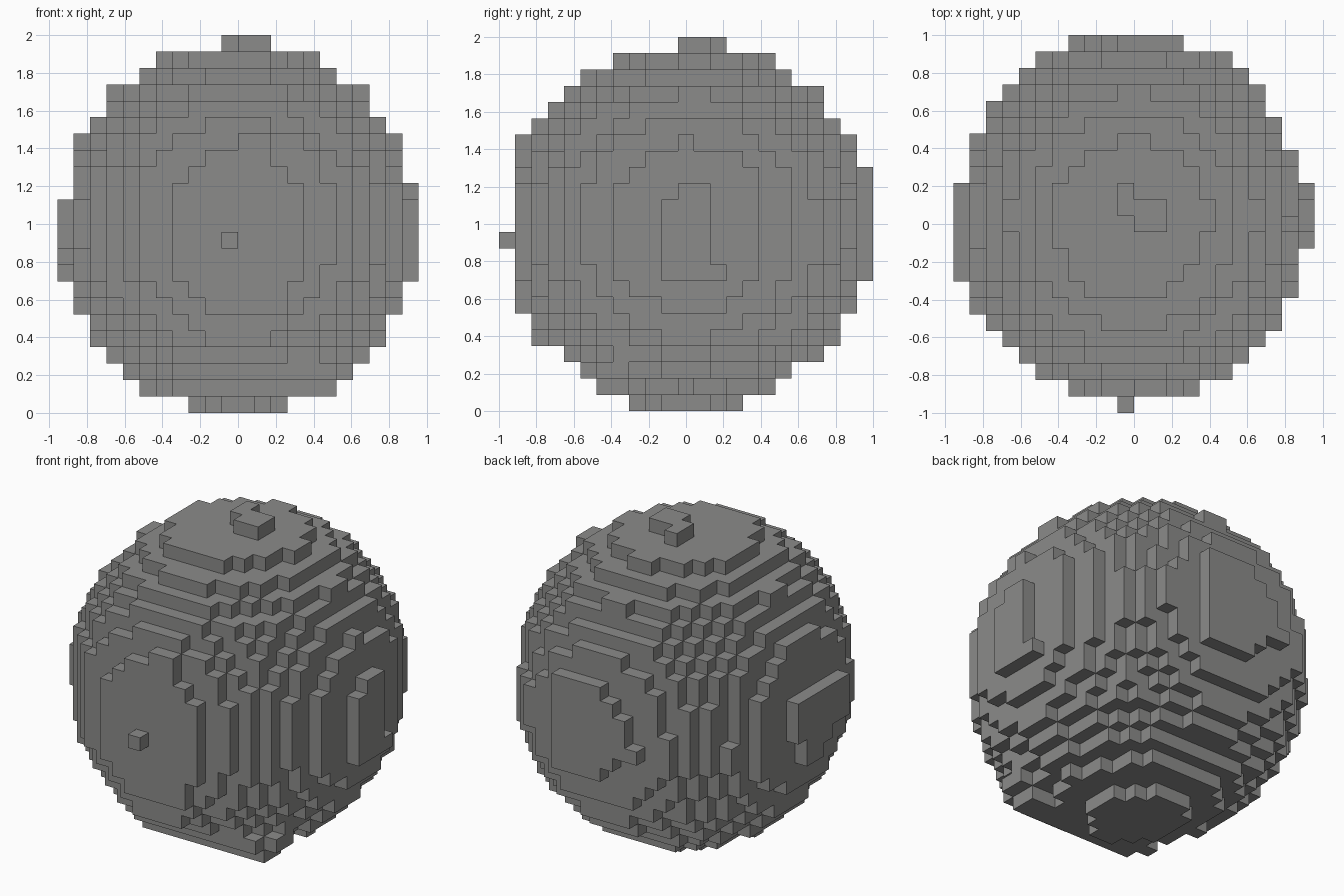
import bpy
import bmesh
from itertools import product
from mathutils import Vector

cube = bpy.data.objects.get("Cube")
if cube:
    bpy.data.objects.remove(cube, do_unlink=True)

CELL = 2 / 23
CENTRE = Vector((-0.1, 0.25, 11.35))
RADII = Vector((10.8, 11.3, 11.3))


def inside(cell):
    """True when the middle of a cell lies in the ball."""
    x, y, z = cell
    offset = Vector((x + 0.5, y, z + 0.5)) - CENTRE
    return sum((o / r) ** 2 for o, r in zip(offset, RADII)) <= 1


def span(value):
    """A single index or an inclusive (first, last) pair."""
    first, last = value if isinstance(value, tuple) else (value, value)
    return range(first, last + 1)


def box(x, y, z):
    return set(product(span(x), span(y), span(z)))


# Round body of cells
everywhere = box((-11, 10), (-11, 11), (0, 22))
cells = {c for c in everywhere if inside(c)}

# Clear the outermost layers that carry irregular caps, and stray corners
FULL = (-11, 22)
for cap in (box(10, FULL, FULL), box(-11, FULL, FULL),
            box(FULL, -11, FULL), box(FULL, 11, FULL), box(FULL, FULL, 22),
            box(-5, -10, FULL), box(9, 5, FULL), box(FULL, 7, 2),
            box(8, 7, FULL), box(-9, 7, FULL),
            box(-4, -10, 14), box(-4, -10, 7)):
    cells -= cap

caps = [
    # right cap
    (10, (0, 1), (8, 13)), (10, -1, (8, 12)), (10, 2, 8),
    # left cap
    (-11, (-3, 2), (10, 12)), (-11, (-1, 1), 9), (-11, (0, 1), 8),
    # top hook
    (-1, (1, 2), 22), ((0, 1), (0, 1), 22),
    # front nub and the steps behind it
    (-1, -11, 10), ((0, 1), -10, 16), ((-2, 2), -10, 6),
    # back cap, rounded towards its lower edge
    ((-1, 2), 11, (8, 14)), ((-2, 2), 11, (9, 13)),
    ((-3, 2), 11, (10, 12)), (-4, 11, 10), (-6, 10, (9, 11)),
    # broad flat steps under the front
    ((-4, 5), -5, 1), ((-5, 5), -4, 1),
    ((-4, 5), -6, 2), ((-5, 6), (-5, -4), 2),
    # small steps around the body
    ((-1, 0), -3, 0), (-6, 0, 1), (5, 0, 1), (7, (0, 1), 19),
    ((-2, 1), -9, 4), (5, 10, (10, 12)), (8, (-1, 1), 4), (-9, 7, (9, 10)),
]
for cap in caps:
    cells |= box(*cap)

# Skin: one square wherever a filled cell meets an empty one
bm = bmesh.new()
corners = {}


def corner(x, y, z):
    key = (x, y, z)
    if key not in corners:
        corners[key] = bm.verts.new(Vector((x, y - 0.5, z)) * CELL)
    return corners[key]


for cell in sorted(cells):
    for axis, side in product(range(3), (0, 1)):
        neighbour = list(cell)
        neighbour[axis] += 2 * side - 1
        if tuple(neighbour) in cells:
            continue
        u, v = (axis + 1) % 3, (axis + 2) % 3
        loop = []
        for du, dv in ((0, 0), (1, 0), (1, 1), (0, 1)):
            point = list(cell)
            point[axis] += side
            point[u] += du
            point[v] += dv
            loop.append(corner(*point))
        bm.faces.new(loop if side else loop[::-1])

mesh = bpy.data.meshes.new("block_ball")
bm.to_mesh(mesh)
bm.free()

# Plain stone grey
stone = bpy.data.materials.new("stone_grey")
stone.use_nodes = True
grey = (0.26, 0.26, 0.255, 1)
stone.diffuse_color = grey
stone.node_tree.nodes["Principled BSDF"].inputs["Base Color"].default_value = grey
mesh.materials.append(stone)

ball = bpy.data.objects.new("block_ball", mesh)
bpy.context.collection.objects.link(ball)
